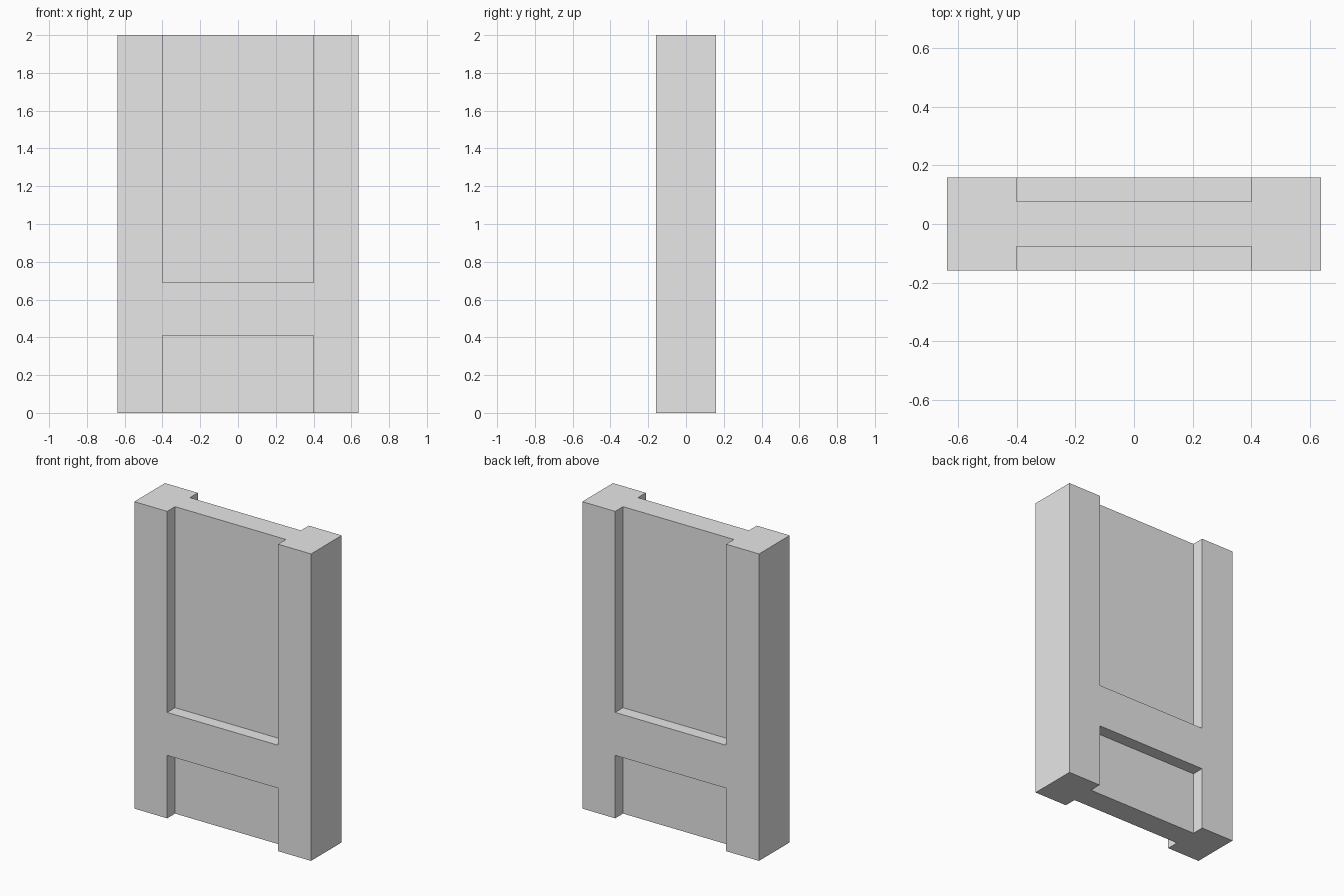
import bpy

default = bpy.data.objects.get("Cube")
if default:
    bpy.data.objects.remove(default, do_unlink=True)

# Overall sizes
HALF_WIDTH, HALF_DEPTH, HEIGHT = 0.637, 0.158, 2.0
PANEL_HALF_WIDTH, PANEL_HALF_DEPTH = 0.4, 0.077
RAIL_BOTTOM, RAIL_TOP = 0.41, 0.69
OVERCUT = 0.1

grey = bpy.data.materials.new("plain_grey")
grey.use_nodes = True
colour = (0.8, 0.8, 0.8, 1.0)
grey.diffuse_color = colour
grey.node_tree.nodes["Principled BSDF"].inputs["Base Color"].default_value = colour


def box(name, low, high):
    """Axis-aligned box between two corners."""
    bpy.ops.mesh.primitive_cube_add(size=1)
    obj = bpy.context.object
    obj.name = obj.data.name = name
    for v in obj.data.vertices:
        v.co = [h if c > 0 else l for c, l, h in zip(v.co, low, high)]
    obj.data.materials.append(grey)
    return obj


# Solid slab that becomes the stiles, cross rail and thin panels
slab = box("panelled_slab", (-HALF_WIDTH, -HALF_DEPTH, 0),
           (HALF_WIDTH, HALF_DEPTH, HEIGHT))

# Open-ended recesses above and below the rail, on both faces
recesses = {"lower": (-OVERCUT, RAIL_BOTTOM),
            "upper": (RAIL_TOP, HEIGHT + OVERCUT)}
for level, (bottom, top) in recesses.items():
    for side, sign in (("front", -1), ("back", 1)):
        near, far = sorted((sign * PANEL_HALF_DEPTH,
                            sign * (HALF_DEPTH + OVERCUT)))
        cutter = box(f"{level}_{side}_recess_cutter",
                     (-PANEL_HALF_WIDTH, near, bottom),
                     (PANEL_HALF_WIDTH, far, top))
        cutter.hide_render = True
        cut = slab.modifiers.new(f"{level}_{side}_recess", "BOOLEAN")
        cut.operation = "DIFFERENCE"
        cut.solver = "EXACT"
        cut.object = cutter
        bpy.context.view_layer.objects.active = slab
        bpy.ops.object.modifier_apply(modifier=cut.name)
        bpy.data.objects.remove(cutter, do_unlink=True)
